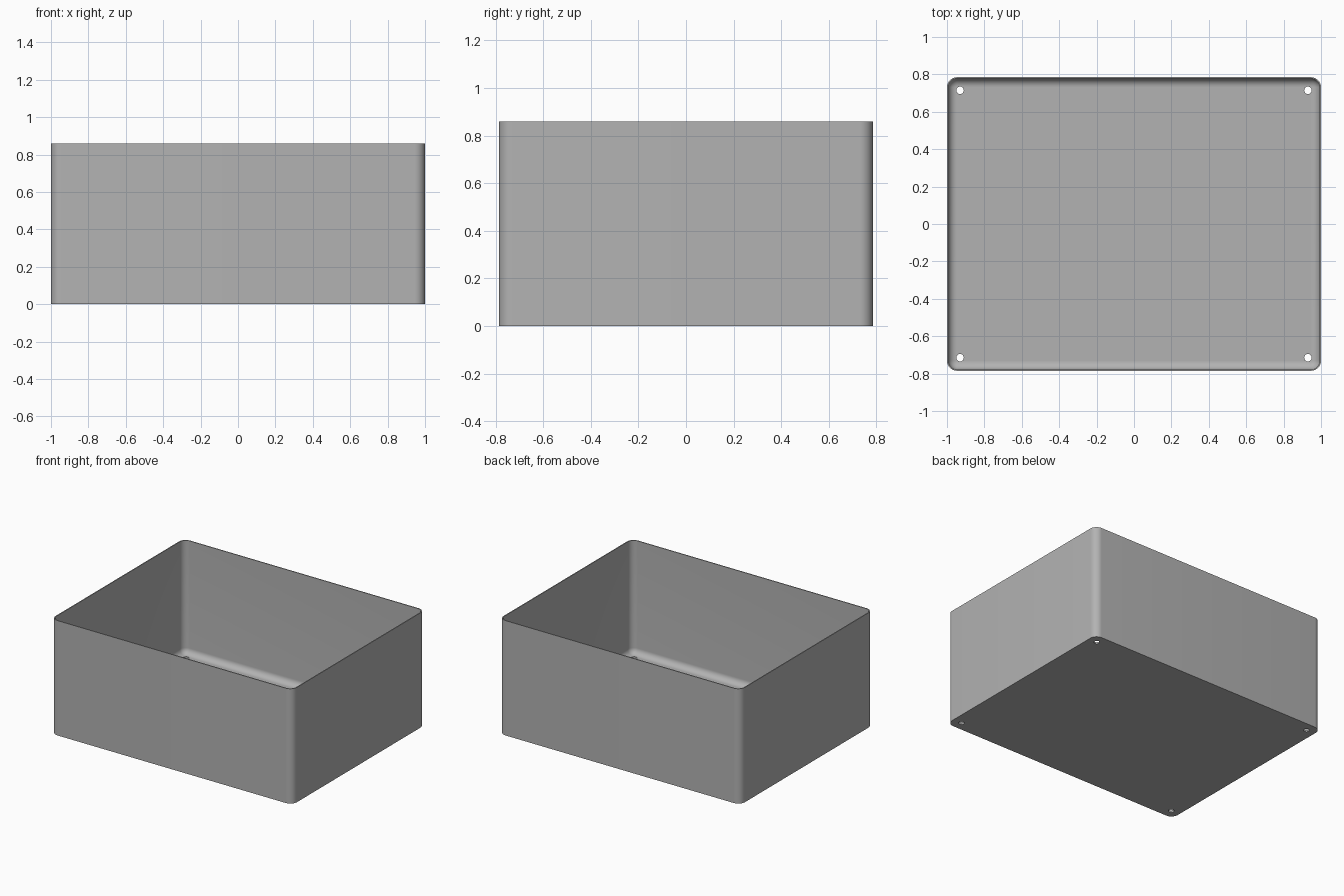
import bpy, bmesh, math

cube = bpy.data.objects.get("Cube")
if cube:
    bpy.data.objects.remove(cube, do_unlink=True)

HALF_X, HALF_Y, HEIGHT = 1.0, 0.785, 0.86
CORNER, WALL, FLOOR, FILLET = 0.055, 0.007, 0.012, 0.045
STEPS = 10

grey = bpy.data.materials.new("grey")
grey.use_nodes = True
colour = (0.45, 0.45, 0.45, 1)
grey.diffuse_color = colour
grey.node_tree.nodes["Principled BSDF"].inputs["Base Color"].default_value = colour


def ring(bm, inset, z):
    """Rounded rectangle of vertices, inset from the outer wall."""
    verts = []
    for k, (sx, sy) in enumerate([(1, 1), (-1, 1), (-1, -1), (1, -1)]):
        for i in range(STEPS + 1):
            a = math.pi / 2 * (k + i / STEPS)
            r = CORNER - inset
            verts.append(bm.verts.new((sx * (HALF_X - CORNER) + r * math.cos(a),
                                       sy * (HALF_Y - CORNER) + r * math.sin(a), z)))
    return verts


# Profile from the outer bottom, over the rim, down to the filleted floor
profile = [(0, 0), (0, HEIGHT), (WALL, HEIGHT)]
for i in range(STEPS + 1):
    a = math.pi / 2 * i / STEPS
    profile.append((WALL + FILLET * (1 - math.cos(a)), FLOOR + FILLET * (1 - math.sin(a))))

bm = bmesh.new()
rings = [ring(bm, *p) for p in profile]
for lower, upper in zip(rings, rings[1:]):
    for i in range(len(lower)):
        j = (i + 1) % len(lower)
        bm.faces.new((lower[i], lower[j], upper[j], upper[i]))
bm.faces.new(rings[0][::-1])
bm.faces.new(rings[-1])
bmesh.ops.recalc_face_normals(bm, faces=bm.faces)
mesh = bpy.data.meshes.new("open_box")
bm.to_mesh(mesh)
bm.free()
box = bpy.data.objects.new("open_box", mesh)
bpy.context.collection.objects.link(box)
mesh.materials.append(grey)

# Screw holes through the floor corners
for sx in (-1, 1):
    for sy in (-1, 1):
        bpy.ops.mesh.primitive_cylinder_add(vertices=32, radius=0.02, depth=0.2,
                                            location=(sx * 0.93, sy * 0.715, 0))
        cutter = bpy.context.object
        cutter.name = "hole_cutter"
        cutter.data.materials.append(grey)
        cut = box.modifiers.new("screw_hole", "BOOLEAN")
        cut.operation, cut.solver, cut.object = "DIFFERENCE", "EXACT", cutter
        bpy.ops.object.select_all(action="DESELECT")
        box.select_set(True)
        bpy.context.view_layer.objects.active = box
        bpy.ops.object.modifier_apply(modifier=cut.name)
        bpy.data.objects.remove(cutter, do_unlink=True)

bpy.ops.object.shade_smooth_by_angle(angle=math.radians(35))
